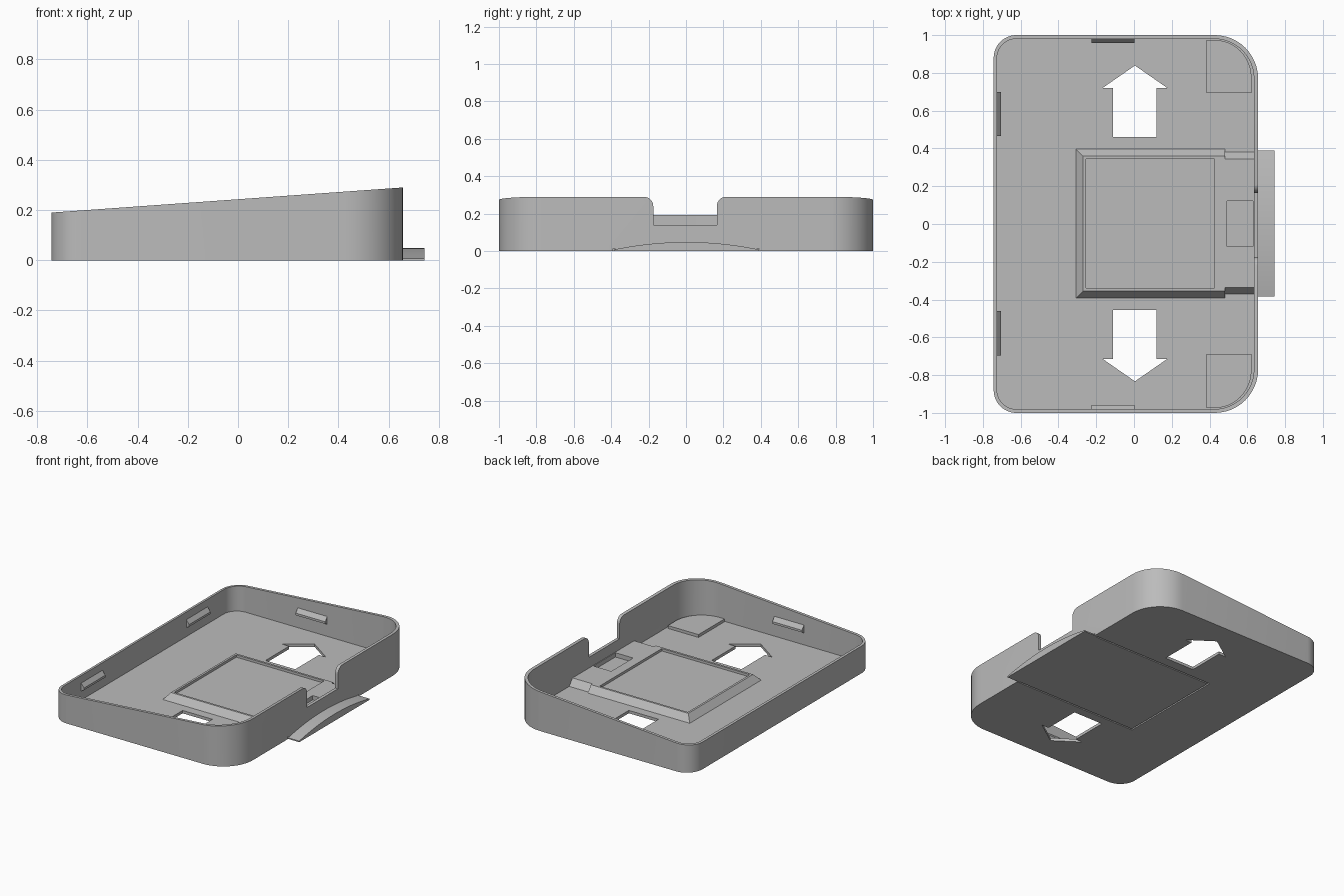
import bpy, bmesh, math

if "Cube" in bpy.data.objects:
    bpy.data.objects.remove(bpy.data.objects["Cube"])

grey = bpy.data.materials.new("light grey plastic")
grey.diffuse_color = (0.5, 0.5, 0.5, 1)
grey.use_nodes = True
grey.node_tree.nodes["Principled BSDF"].inputs["Base Color"].default_value = grey.diffuse_color


def loft(name, bottom, top):
    """Closed solid between two matching loops of 3D points."""
    bm = bmesh.new()
    a = [bm.verts.new(p) for p in bottom]
    b = [bm.verts.new(p) for p in top]
    n = len(a)
    bm.faces.new(a[::-1])
    bm.faces.new(b)
    for i in range(n):
        j = (i + 1) % n
        bm.faces.new((a[i], a[j], b[j], b[i]))
    bmesh.ops.recalc_face_normals(bm, faces=bm.faces)
    me = bpy.data.meshes.new(name)
    bm.to_mesh(me)
    bm.free()
    ob = bpy.data.objects.new(name, me)
    bpy.context.collection.objects.link(ob)
    me.materials.append(grey)
    return ob


def prism(name, pts, z0, z1):
    """Vertical prism; z1 is a number or a function of x."""
    f = z1 if callable(z1) else (lambda x: z1)
    return loft(name, [(x, y, z0) for x, y in pts], [(x, y, f(x)) for x, y in pts])


def side_prism(name, pts, x0, x1):
    """Prism of a (y, z) profile run along x."""
    return loft(name, [(x0, y, z) for y, z in pts], [(x1, y, z) for y, z in pts])


def rect(x0, x1, y0, y1, radii=(0, 0, 0, 0), steps=12):
    """Rounded rectangle; radii go counter-clockwise from low x, low y."""
    out = []
    corners = [(x0, y0, 1, 1), (x1, y0, -1, 1), (x1, y1, -1, -1), (x0, y1, 1, -1)]
    for k, ((x, y, sx, sy), r) in enumerate(zip(corners, radii)):
        if r == 0:
            out.append((x, y))
            continue
        for i in range(steps + 1):
            t = math.pi * (1 + k / 2 + i / steps / 2)
            out.append((x + sx * r + r * math.cos(t), y + sy * r + r * math.sin(t)))
    return out


def cut(ob, *cutters):
    bpy.context.view_layer.objects.active = ob
    for c in cutters:
        m = ob.modifiers.new("cut", 'BOOLEAN')
        m.operation, m.solver, m.object = 'DIFFERENCE', 'EXACT', c
        bpy.ops.object.modifier_apply(modifier=m.name)
        bpy.data.objects.remove(c)


def smooth(ob):
    bpy.ops.object.select_all(action='DESELECT')
    ob.select_set(True)
    bpy.context.view_layer.objects.active = ob
    bpy.ops.object.shade_smooth_by_angle(angle=math.radians(25))


FLOOR = 0.02

# Tray: sloping rim, hollow inside
tray = prism("tray", rect(-0.743, 0.657, -1, 1, (0.12, 0.23, 0.23, 0.12)),
             0, lambda x: 0.19 + 0.1 * (x + 0.743) / 1.4)
inside = prism("inside", rect(-0.725, 0.635, -0.98, 0.98, (0.1, 0.21, 0.21, 0.1)), FLOOR, 0.5)

# Cable notch in the tall wall, flared at the rim
arc = [(0.05 * (1 - math.cos(t)), 0.24 + 0.05 * math.sin(t))
       for t in [math.pi / 2 * i / 8 for i in range(9)]]
profile = [(-0.175, 0.14), (0.165, 0.14)] + [(0.165 + d, z) for d, z in arc]
profile += [(0.215, 0.4), (-0.225, 0.4)] + [(-0.175 - d, z) for d, z in arc[::-1]]
notch = side_prism("notch", profile, 0.55, 0.8)
cut(tray, inside, notch)

# Arrow-shaped openings in the floor
for s in (1, -1):
    half = [(-0.11, 0.457), (0.12, 0.457), (0.12, 0.718), (0.175, 0.718),
            (0.005, 0.836), (-0.165, 0.718), (-0.11, 0.718)]
    cut(tray, prism("arrow", [(x, s * y + 0.003) for x, y in half], -0.1, 0.1))

# Seam around the door on the underside
for r in [(-0.31, -0.3, -0.39, 0.39), (-0.305, 0.66, 0.38, 0.39), (-0.305, 0.66, -0.39, -0.38)]:
    cut(tray, prism("seam", rect(*r), -0.1, 0.014))
smooth(tray)

# Raised compartment with sloped sides and a sunken top panel
TOP = 0.065


def bevelled(name, x0, x1, y0, y1, left):
    low, high = rect(x0, x1, y0, y1), rect(x0 + left, x1, y0 + 0.04, y1 - 0.04)
    return loft(name, [(x, y, 0.016) for x, y in low], [(x, y, TOP) for x, y in high])


compartment = bevelled("compartment", -0.31, 0.482, -0.395, 0.4, 0.04)
cut(compartment, prism("panel_recess", rect(-0.255, 0.425, -0.34, 0.345), TOP - 0.017, 0.2))

# Narrower rear part with the latch pocket
rear = bevelled("compartment_rear", 0.482, 0.64, -0.375, 0.385, 0)
cut(rear, prism("latch_pocket", rect(0.492, 0.63, -0.12, 0.122), TOP - 0.03, 0.2))

# Arched door tab sticking out of the wall
tab = [(-0.385, 0), (0.39, 0)]
tab += [(0.0025 + 0.3875 * u, 0.008 + 0.04 * (1 - u * u)) for u in [1 - i / 12 for i in range(25)]]
smooth(side_prism("door_tab", tab, 0.64, 0.743))

# Raised pads in the two large corners
prism("corner_pad_back", rect(0.385, 0.622, 0.693, 0.975, (0, 0, 0.2, 0)), 0.016, 0.04)
prism("corner_pad_front", rect(0.385, 0.622, -0.975, -0.688, (0, 0.2, 0, 0)), 0.016, 0.04)

# Wedge catches on the inner walls
for s, side in ((1, "back"), (-1, "front")):
    wedge = [(s * 0.985, 0.1), (s * 0.958, 0.115), (s * 0.958, 0.13), (s * 0.985, 0.165)]
    side_prism("catch_" + side, wedge, -0.225, 0.003)
    y0, y1 = (0.465, 0.7) if s > 0 else (-0.695, -0.46)
    wedge = [(-0.73, 0.08), (-0.703, 0.095), (-0.703, 0.11), (-0.73, 0.145)]
    loft("catch_left_" + side, [(x, y0, z) for x, z in wedge], [(x, y1, z) for x, z in wedge])
